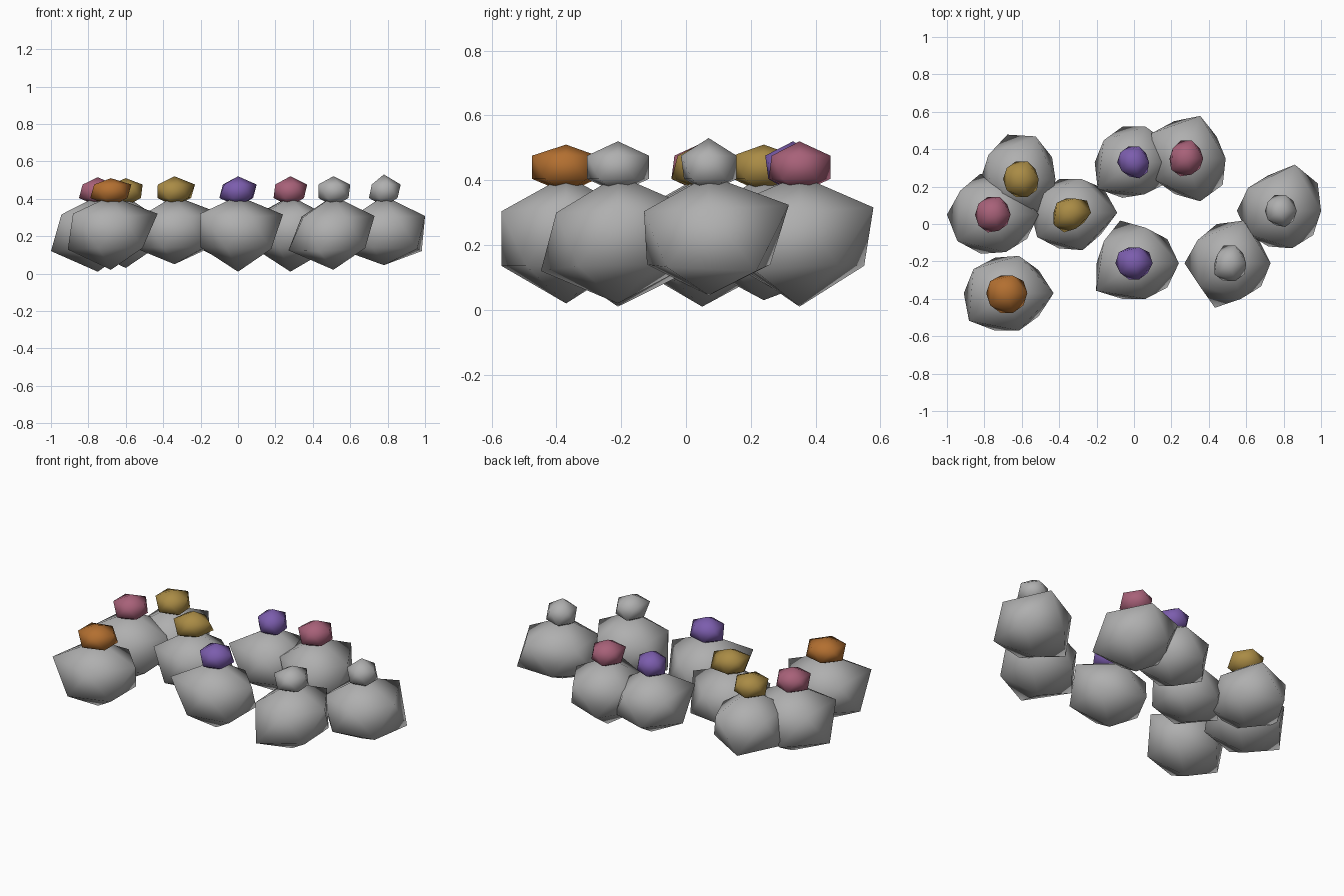
import bpy
import bmesh
from math import atan2, cos, sin, pi, hypot

default_cube = bpy.data.objects.get("Cube")
if default_cube:
    bpy.data.objects.remove(default_cube, do_unlink=True)


def make_material(name, colour):
    material = bpy.data.materials.new(name)
    material.use_nodes = True
    rgba = (*colour, 1)
    material.diffuse_color = rgba
    shader = material.node_tree.nodes["Principled BSDF"]
    shader.inputs["Base Color"].default_value = rgba
    shader.inputs["Roughness"].default_value = 0.9
    return material


stone = make_material("stone_grey", (0.43, 0.43, 0.43))
orange = make_material("orange", (0.45, 0.16, 0.03))
pink = make_material("dusty_pink", (0.39, 0.12, 0.19))
yellow = make_material("ochre_yellow", (0.4, 0.26, 0.06))
purple = make_material("purple", (0.2, 0.11, 0.42))


def lump(name, material, x, y, z, radii, ring_slope, ring_height, bottom, top):
    """Irregular icosahedron; radii (hundredths) run round it in ten equal steps."""
    bm = bmesh.new()
    bmesh.ops.create_icosphere(bm, subdivisions=1, radius=1)
    for vert in bm.verts:
        side = 1 if vert.co.z > 0 else -1
        if hypot(vert.co.x, vert.co.y) < 0.1:
            vert.co = (x, y, top if side > 0 else bottom)
            continue
        angle = atan2(vert.co.y, vert.co.x)
        step = round(angle / (pi / 5)) % len(radii)
        reach = radii[step] / 100
        vert.co = (x + reach * cos(angle), y + reach * sin(angle),
                   z + side * (reach * ring_slope + ring_height))
    for face in bm.faces:
        face.smooth = True
    mesh = bpy.data.meshes.new(name)
    bm.to_mesh(mesh)
    bm.free()
    mesh.materials.append(material)
    obj = bpy.data.objects.new(name, mesh)
    bpy.context.collection.objects.link(obj)
    return obj


def topped_rock(place, bud_material, x, y, bottom, top, radii, bud_radii):
    # Large stone, with a small faceted nub sitting on its crown
    lump(place + "_rock", stone, x, y, 0.22, radii, 0.4, 0, bottom, 0.415)
    # Each bud radius serves an upper corner and the lower corner after it
    paired = [radius for radius in bud_radii for _ in range(2)]
    lump(place + "_nub", bud_material, x, y, 0.44, paired, 0, 0.036, 0.36, top)


# Right-hand cluster
topped_rock("front_right", orange, -0.68, -0.37, 0.02, 0.51,
            (25, 21, 21, 20, 22, 23, 25, 21, 21, 21), (11, 10, 11, 11, 11))
topped_rock("far_right", pink, -0.75, 0.05, 0.01, 0.515,
            (24, 21, 21, 23, 22, 25, 24, 22, 21, 22), (9, 10, 10, 10, 9))
topped_rock("back_right", yellow, -0.6, 0.24, 0.03, 0.51,
            (18, 20, 24, 25, 22, 22, 21, 21, 20, 20), (9, 10, 10, 10, 10))
topped_rock("inner_right", yellow, -0.34, 0.06, 0.05, 0.52,
            (25, 22, 19, 19, 19, 21, 22, 20, 21, 20), (11, 8, 9, 11, 9))

# Middle stones
topped_rock("back_middle", purple, 0, 0.33, 0.03, 0.52,
            (20, 20, 20, 20, 20, 21, 24, 20, 18, 20), (8, 9, 9, 8, 9))
topped_rock("front_middle", purple, 0, -0.21, 0.01, 0.52,
            (24, 22, 20, 24, 20, 20, 25, 20, 20, 22), (10, 9, 10, 9, 9))

# Left-hand cluster
topped_rock("back_left", pink, 0.28, 0.35, 0.01, 0.52,
            (21, 20, 24, 21, 23, 20, 20, 20, 24, 24), (9, 10, 9, 10, 9))
topped_rock("front_left", stone, 0.51, -0.21, 0.02, 0.52,
            (22, 20, 24, 22, 21, 24, 20, 25, 20, 21), (9, 10, 8, 10, 10))
topped_rock("far_left", stone, 0.78, 0.07, 0.045, 0.53,
            (22, 25, 26, 20, 21, 23, 21, 20, 21, 22), (9, 9, 8, 8, 9))
